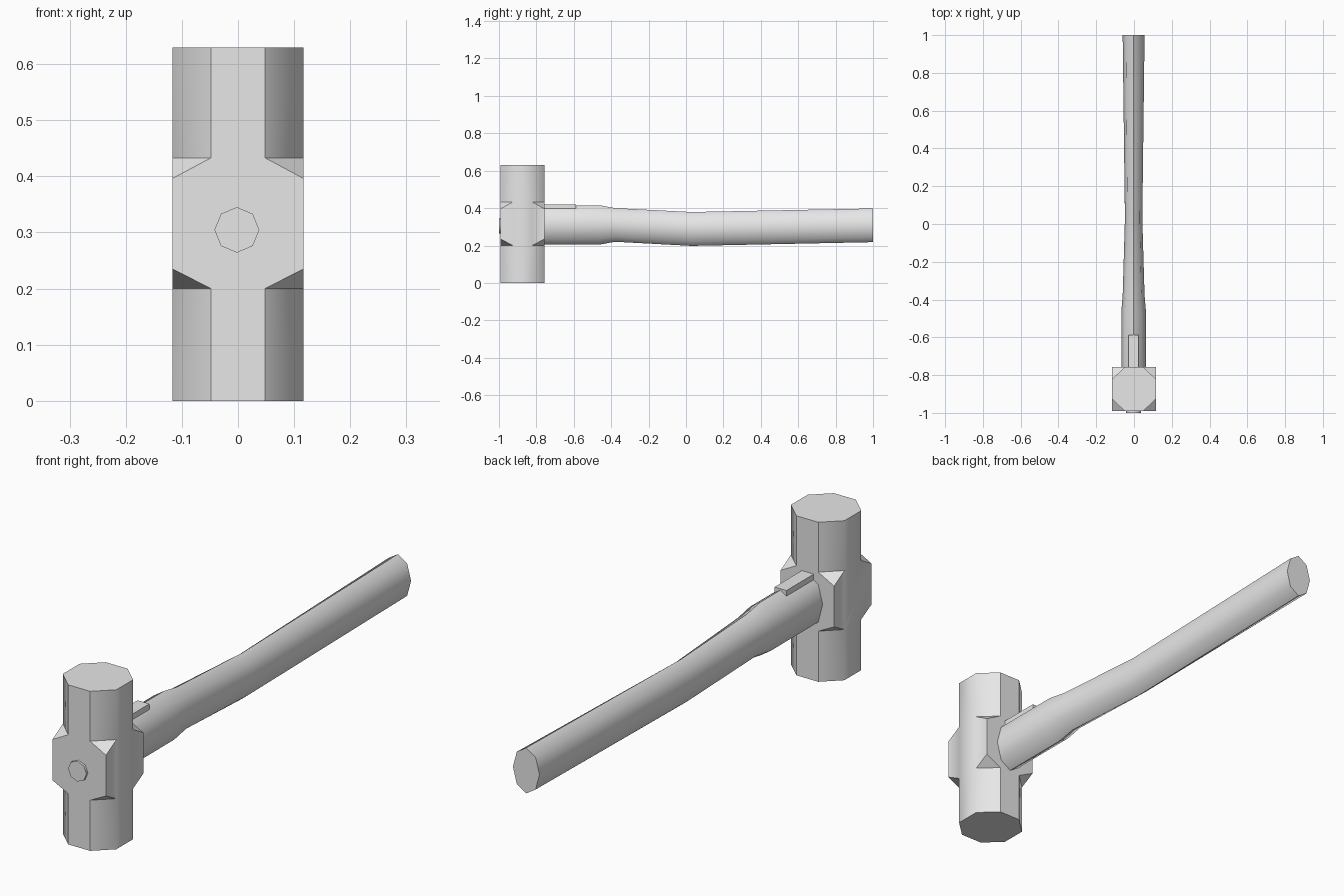
import bpy, bmesh
from math import radians, cos, sin, pi

default = bpy.data.objects.get("Cube")
if default:
    bpy.data.objects.remove(default)

grey = bpy.data.materials.new("plain grey")
grey.use_nodes = True
colour = (0.8, 0.8, 0.8, 1.0)
grey.diffuse_color = colour
grey.node_tree.nodes["Principled BSDF"].inputs["Base Color"].default_value = colour


def finish(name, bm, smooth_edge=None, angle=46):
    """Turn a bmesh into an object; smooth edges by a rule or by angle."""
    bmesh.ops.remove_doubles(bm, verts=bm.verts, dist=0.0001)
    bmesh.ops.recalc_face_normals(bm, faces=bm.faces)
    if smooth_edge:
        for e in bm.edges:
            e.smooth = smooth_edge(e)
    for f in bm.faces:
        f.smooth = True
    mesh = bpy.data.meshes.new(name)
    bm.to_mesh(mesh)
    bm.free()
    mesh.materials.append(grey)
    if not smooth_edge:
        mesh.set_sharp_from_angle(angle=radians(angle))
    obj = bpy.data.objects.new(name, mesh)
    bpy.context.collection.objects.link(obj)
    return obj


def face(bm, points):
    return bm.faces.new([bm.verts.new(p) for p in points])


def loft(name, sections, sides=8):
    """Oval tube along y with closed ends; sections are y, x radius, low z, high z."""
    bm = bmesh.new()
    rings = []
    for y, rx, low, high in sections:
        mid, rz = (low + high) / 2, (high - low) / 2
        rings.append([bm.verts.new((AXIS_X + rx * sin(2 * pi * i / sides), y,
                                    mid + rz * cos(2 * pi * i / sides)))
                      for i in range(sides)])
    for r, s in zip(rings, rings[1:]):
        for i in range(sides):
            j = (i + 1) % sides
            bm.faces.new((r[i], r[j], s[j], s[i]))
    bm.faces.new(rings[0])
    bm.faces.new(rings[-1])
    return finish(name, bm)


AXIS_X = -0.002
HALF, FLAT_X, FLAT_Y = 0.117, 0.048, 0.052   # head half width and flat half widths
HEAD_Y, HEAD_H = -0.874, 0.63
NOTCHES = ((0.0, 0.2, 0.235), (HEAD_H, 0.433, 0.396))   # end, notch, corner heights

# Head: cross-shaped sides, chamfered ends and sloped notch triangles
bm = bmesh.new()


def outline(flat):
    half = [(flat, NOTCHES[0][0]), (flat, NOTCHES[0][1]), (HALF, NOTCHES[0][2]),
            (HALF, NOTCHES[1][2]), (flat, NOTCHES[1][1]), (flat, NOTCHES[1][0])]
    return half + [(-u, z) for u, z in reversed(half)]


for s in (-1, 1):
    face(bm, [(u, s * HALF, z) for u, z in outline(FLAT_X)])
    face(bm, [(s * HALF, u, z) for u, z in outline(FLAT_Y)])
for end, notch, corner in NOTCHES:
    ring = []
    for sx, sy in ((1, 1), (-1, 1), (-1, -1), (1, -1)):
        a = (sx * FLAT_X, sy * HALF)
        b = (sx * HALF, sy * FLAT_Y)
        face(bm, [(*a, notch), (*b, notch), (sx * HALF, sy * HALF, corner)])
        face(bm, [(*a, notch), (*b, notch), (*b, end), (*a, end)])
        ring += [b, a] if sx * sy > 0 else [a, b]
    face(bm, [(*p, end) for p in ring])


def blended(e):
    """Chamfers blend softly into the left and right sides only."""
    v, w = e.verts
    return (abs(v.co.z - w.co.z) > 0.15
            and all(abs(p.co.x) > 0.11 and abs(p.co.y) < 0.1 for p in (v, w)))


head = finish("hammer_head", bm, blended)
head.location.y = HEAD_Y

# Handle: swelling at the head, a slim waist and a wider grip
loft("handle", [(-0.80, 0.065, 0.205, 0.415), (-0.46, 0.065, 0.205, 0.415),
                (-0.38, 0.058, 0.220, 0.400), (0.03, 0.046, 0.198, 0.379),
                (1.0, 0.058, 0.218, 0.398)])

# Round handle tip showing through the front of the head
loft("handle_tip", [(-1.0, 0.04, 0.264, 0.345), (-0.95, 0.04, 0.264, 0.345)])

# Flat wedge lying along the top of the handle
bm = bmesh.new()
bmesh.ops.create_cube(bm, size=1)
for v in bm.verts:
    v.co.x = AXIS_X + v.co.x * 0.052
    v.co.y = -0.587 if v.co.y > 0 else -0.80
    v.co.z = 0.42 if v.co.z > 0 else 0.385
finish("wedge", bm)
